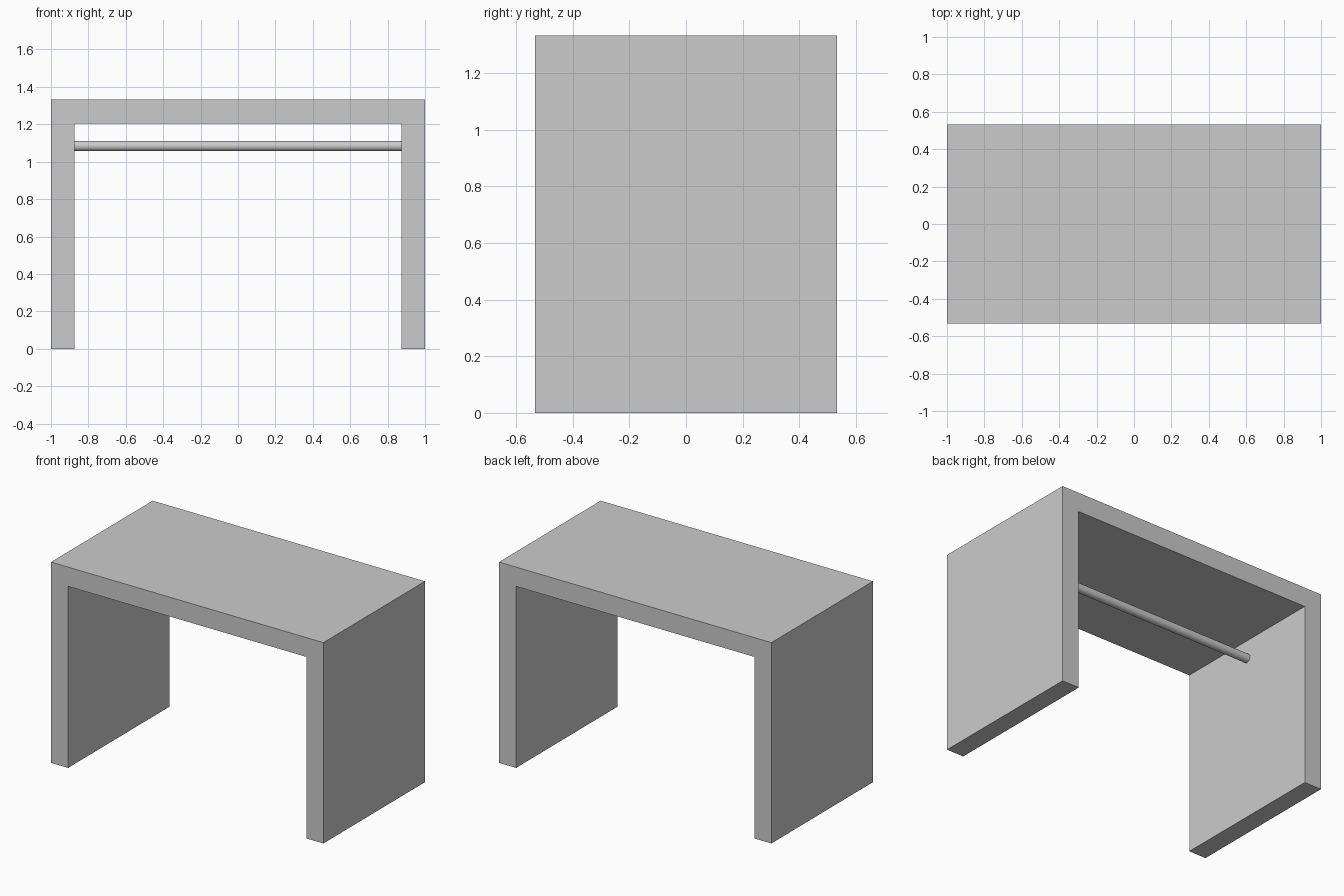
import bpy, bmesh, math

if "Cube" in bpy.data.objects:
    bpy.data.objects.remove(bpy.data.objects["Cube"])

W, D, H = 1.0, 0.533, 1.333      # half width, half depth, height
IN_X, IN_Z = 0.875, 1.205        # inner opening

# Table frame: U-shaped profile extruded along y
bm = bmesh.new()
profile = [(-W, 0), (-IN_X, 0), (-IN_X, IN_Z), (IN_X, IN_Z),
           (IN_X, 0), (W, 0), (W, H), (-W, H)]
face = bm.faces.new([bm.verts.new((x, -D, z)) for x, z in profile])
ext = bmesh.ops.extrude_face_region(bm, geom=[face])
verts = [g for g in ext["geom"] if isinstance(g, bmesh.types.BMVert)]
bmesh.ops.translate(bm, verts=verts, vec=(0, 2 * D, 0))
bmesh.ops.recalc_face_normals(bm, faces=bm.faces)
mesh = bpy.data.meshes.new("table_frame")
bm.to_mesh(mesh)
bm.free()
bpy.context.collection.objects.link(bpy.data.objects.new("table_frame", mesh))

# Round crossbar between the side panels
bpy.ops.mesh.primitive_cylinder_add(vertices=32, radius=0.028, depth=2 * IN_X,
                                    location=(0, 0, 1.084),
                                    rotation=(0, math.pi / 2, 0))
bpy.context.object.name = "crossbar"
bpy.ops.object.shade_smooth_by_angle()
